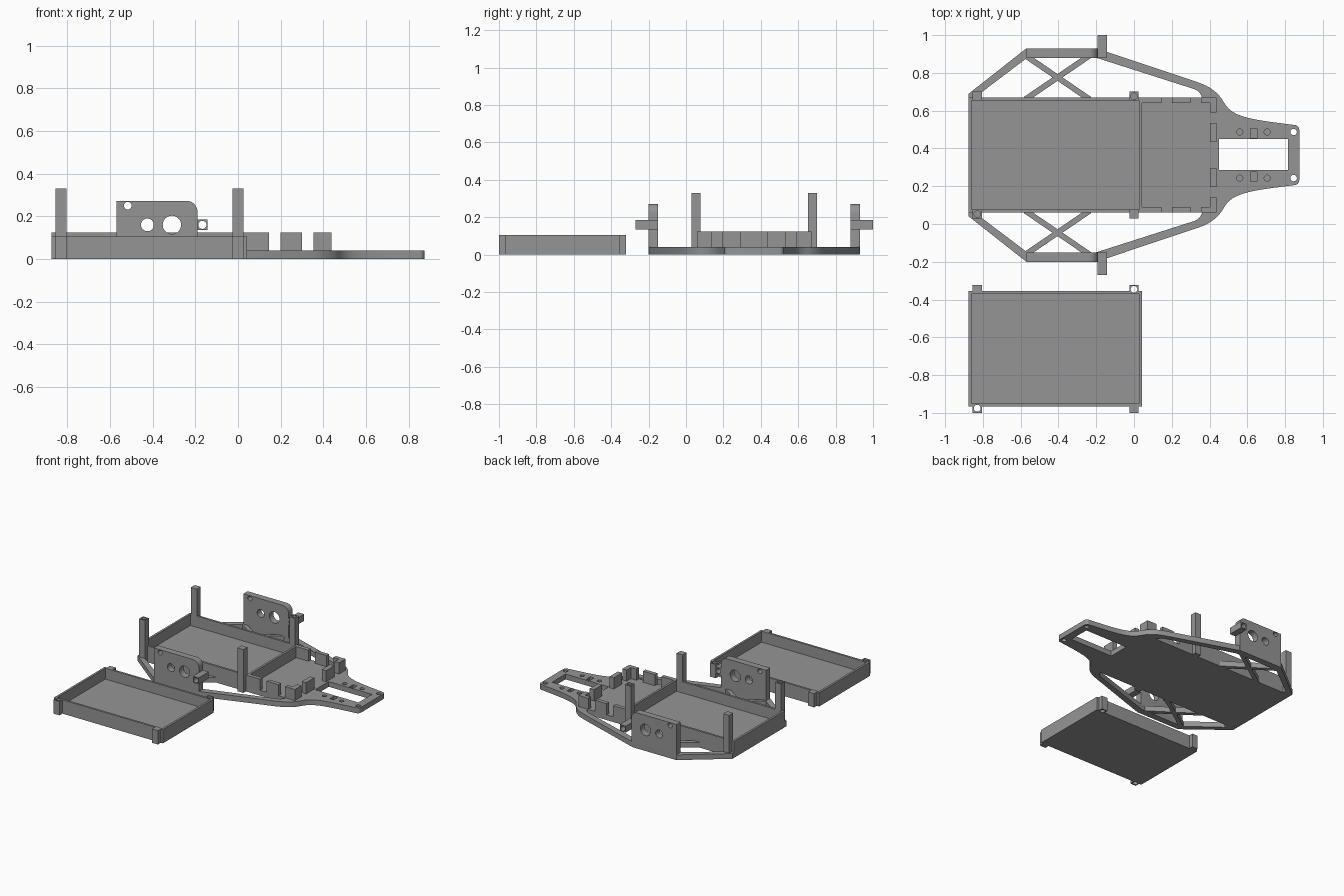
import bpy, bmesh, math
from mathutils import Vector, Matrix

if "Cube" in bpy.data.objects:
    bpy.data.objects.remove(bpy.data.objects["Cube"])

CY = 0.365            # centre line of the chassis in y
FLOOR, WALL = 0.04, 0.125
grey = bpy.data.materials.new("mid_grey")
grey.diffuse_color = (0.3, 0.3, 0.3, 1)
grey.use_nodes = True
grey.node_tree.nodes["Principled BSDF"].inputs["Base Color"].default_value = grey.diffuse_color


def flip(y):
    return 2 * CY - y


def finish(name, bm):
    bmesh.ops.recalc_face_normals(bm, faces=bm.faces)
    me = bpy.data.meshes.new(name)
    bm.to_mesh(me)
    bm.free()
    me.materials.append(grey)
    ob = bpy.data.objects.new(name, me)
    bpy.context.collection.objects.link(ob)
    return ob


def prism(name, pts, z0, z1):
    """Extrude an outline in x, y from z0 to z1."""
    bm = bmesh.new()
    f = bm.faces.new([bm.verts.new((x, y, z0)) for x, y in pts])
    r = bmesh.ops.extrude_face_region(bm, geom=[f])
    bmesh.ops.translate(bm, vec=(0, 0, z1 - z0),
                        verts=[v for v in r["geom"] if isinstance(v, bmesh.types.BMVert)])
    return finish(name, bm)


def box(name, x0, x1, y0, y1, z0, z1):
    return prism(name, [(x0, y0), (x1, y0), (x1, y1), (x0, y1)], z0, z1)


def rod(c, r, depth, axis="Z"):
    bm = bmesh.new()
    rot = Matrix.Rotation(math.pi / 2, 4, "X") if axis == "Y" else Matrix()
    bmesh.ops.create_cone(bm, cap_ends=True, segments=32, radius1=r, radius2=r,
                          depth=depth, matrix=Matrix.Translation(c) @ rot)
    return finish("hole_cutter", bm)


def cut(ob, cutters):
    """Subtract the cutters, bake the result and remove them."""
    for c in cutters:
        c.hide_render = True
        m = ob.modifiers.new("cut", "BOOLEAN")
        m.object, m.operation, m.solver = c, "DIFFERENCE", "EXACT"
    dg = bpy.context.evaluated_depsgraph_get()
    dg.update()
    me = bpy.data.meshes.new_from_object(ob.evaluated_get(dg))
    ob.modifiers.clear()
    ob.data = me
    for c in cutters:
        bpy.data.objects.remove(c)
    return ob


def arc(cx, cy, r, a0, a1, n=8):
    return [(cx + r * math.cos(math.radians(a0 + (a1 - a0) * i / n)),
             cy + r * math.sin(math.radians(a0 + (a1 - a0) * i / n))) for i in range(n + 1)]


def bezier(p0, p1, p2, p3, n=10):
    p0, p1, p2, p3 = map(Vector, (p0, p1, p2, p3))
    return [tuple(p0 * (1-t)**3 + p1 * 3*t*(1-t)**2 + p2 * 3*t*t*(1-t) + p3 * t**3)
            for t in (i / n for i in range(n + 1))]


# Chassis plate: rear bar, side rails and curved nose
half = [(-0.875, 0.69), (-0.57, 0.93), (-0.2, 0.93), (0.33, 0.753)]
half += bezier((0.365, 0.74), (0.41, 0.722), (0.455, 0.685), (0.475, 0.645), 8)
half += bezier((0.485, 0.63), (0.53, 0.56), (0.65, 0.55), (0.85, 0.524), 10)
half += arc(0.85, 0.499, 0.025, 80, 0, 5)
plate = prism("chassis_plate", half + [(x, flip(y)) for x, y in reversed(half)], 0, FLOOR)
holes = [box("nose_window_cutter", 0.45, 0.815, 0.287, 0.45, -1, 1)]
side_opening = [(-0.81, 0.67), (-0.81, 0.695), (-0.565, 0.88), (-0.2, 0.88)]
side_opening += bezier((0.31, 0.717), (0.335, 0.71), (0.35, 0.70), (0.36, 0.67), 5)
for s in (0, 1):
    f = flip if s else (lambda y: y)
    holes.append(prism("side_opening_cutter", [(x, f(y)) for x, y in side_opening], -1, 1))
    holes.append(rod((0.845, f(0.487), 0), 0.017, 1))
    for x in (0.56, 0.705):
        holes.append(rod((x, f(0.487), 0.04), 0.016, 0.05))
    ya, yb = sorted((f(0.456), f(0.505)))
    holes.append(box("slot_cutter", 0.617, 0.65, ya, yb, 0.015, 0.1))
cut(plate, holes)


def strut(name, a, b, w):
    a, b = Vector(a), Vector(b)
    d = (b - a).normalized() * w / 2
    n = Vector((-d.y, d.x))
    return prism(name, [tuple(p) for p in (a + n, a - n, b - n, b + n)], 0, FLOOR)


def ring_wall(name, x0, x1, y0, y1, z0, z1, t):
    return cut(box(name, x0, x1, y0, y1, z0, z1),
               [box("inner_cutter", x0 + t, x1 - t, y0 + t, y1 - t, z0 - 1, z1 + 1)])


# Battery bay wall
ring_wall("battery_bay_wall", -0.875, 0.042, 0.06, 0.67, FLOOR - 0.002, WALL, 0.016)

# Corner posts, two of them with blind screw holes
for x in (-0.83, 0.0):
    for y in (0.053, 0.677):
        p = box("corner_post", x - 0.025, x + 0.025, y - 0.024, y + 0.024, 0, 0.33)
        if (x < -0.5) == (y < CY):
            cut(p, [rod((x, y, 0.33), 0.017, 0.2)])

for s in (0, 1):
    f = flip if s else (lambda y: y)
    # Crossed braces
    strut("cross_brace", (-0.575, f(0.892)), (-0.235, f(0.66)), 0.03)
    strut("cross_brace", (-0.235, f(0.892)), (-0.575, f(0.66)), 0.03)

    # Motor mount with rounded corner and three holes
    ya, yb = sorted((f(0.88), f(0.93)))
    prof = [(-0.57, 0.002), (-0.19, 0.002)] + arc(-0.24, 0.222, 0.05, 0, 90) + [(-0.57, 0.272)]
    mount = prism("motor_mount", prof, ya, yb)
    for v in mount.data.vertices:
        v.co = (v.co.x, v.co.z, v.co.y)
    mount.data.flip_normals()
    ym = (ya + yb) / 2
    cut(mount, [rod((x, ym, z), r, 0.3, "Y") for x, z, r in
                ((-0.517, 0.25, 0.018), (-0.425, 0.16, 0.03), (-0.31, 0.16, 0.043))])

    # Axle block
    ya, yb = sorted((f(0.88), f(1.0)))
    cut(box("axle_block", -0.192, -0.142, ya, yb, 0.135, 0.185),
        [rod((-0.167, (ya + yb) / 2, 0.16), 0.019, 0.4, "Y")])

    # Wall blocks around the electronics bay
    for x0, x1 in ((0.04, 0.145), (0.2, 0.3)):
        ya, yb = sorted((f(0.64), f(0.67)))
        box("bay_side_block", x0, x1, ya, yb, FLOOR - 0.002, WALL)
    corner = [(0.355, 0.67), (0.355, 0.64), (0.402, 0.64), (0.402, 0.59), (0.438, 0.59), (0.438, 0.67)]
    prism("bay_corner_block", [(x, f(y)) for x, y in corner], FLOOR - 0.002, WALL)
    ya, yb = sorted((f(0.435), f(0.535)))
    box("bay_front_block", 0.402, 0.438, ya, yb, FLOOR - 0.002, WALL)

# Separate lid tray: open box with four corner tabs
TOP = 0.105
cut(box("lid_tray", -0.875, 0.042, -0.965, -0.355, 0, TOP),
    [box("tray_cutter", -0.859, 0.026, -0.949, -0.371, 0.022, 1)])
for x in (-0.83, 0.0):
    for y0, y1 in ((-1.0, -0.951), (-0.369, -0.322)):
        tab = box("lid_tab", x - 0.025, x + 0.025, y0, y1, 0, TOP)
        if (x < -0.5) == (y0 < -0.5):
            c = rod((x, (y0 + y1) / 2, 0), 0.018, 1)
            c2 = rod((x, (y0 + y1) / 2, 0), 0.018, 1)
            cut(tab, [c])
            cut(bpy.data.objects["lid_tray"], [c2])

# Smooth the curved faces, keep edges sharp
bpy.ops.object.select_all(action="SELECT")
bpy.context.view_layer.objects.active = plate
bpy.ops.object.shade_smooth_by_angle(angle=math.radians(30))
